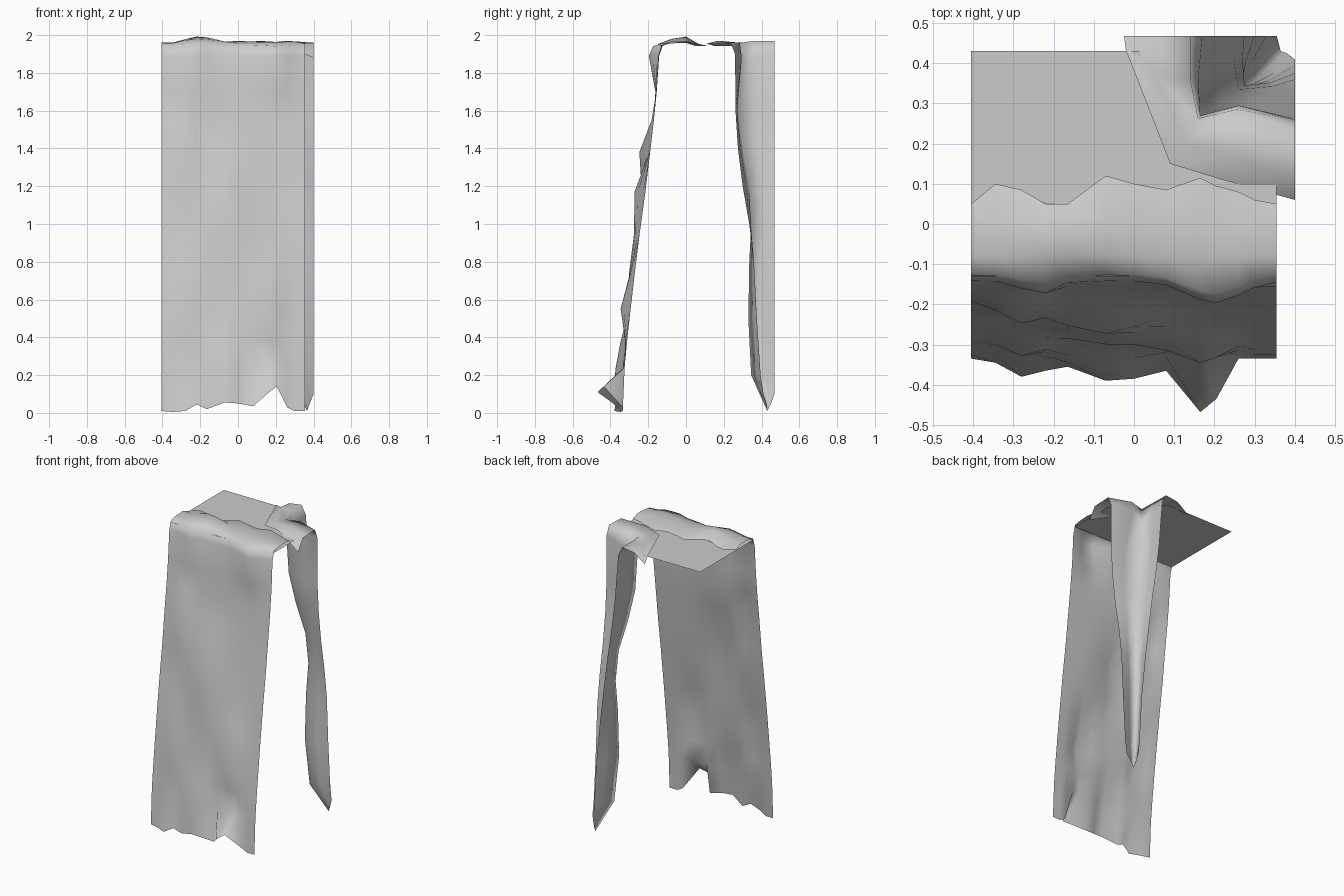
import bpy, bmesh, math, random

random.seed(4)


def add_mesh(name, bm, smooth):
    me = bpy.data.meshes.new(name)
    bm.to_mesh(me)
    bm.free()
    for p in me.polygons:
        p.use_smooth = smooth
    ob = bpy.data.objects.new(name, me)
    bpy.context.collection.objects.link(ob)
    return ob


def sheet(name, rows):
    """Skin a grid of points (rows of equal length) as one smooth open surface."""
    bm = bmesh.new()
    grid = [[bm.verts.new(p) for p in row] for row in rows]
    for a, b in zip(grid, grid[1:]):
        for i in range(len(a) - 1):
            bm.faces.new((a[i], b[i], b[i + 1], a[i + 1]))
    return add_mesh(name, bm, True)


# Flat table surface under the cloths, back right corner missing
outline = [(-0.405, -0.13), (0.355, -0.13), (0.355, 0.18), (0.17, 0.22),
           (0.1, 0.43), (-0.405, 0.43)]
bm = bmesh.new()
bm.faces.new([bm.verts.new((x, y, 1.935)) for x, y in outline])
add_mesh("table_top", bm, False)

# Front drape: side profile (y, z) swept across x
profile = [(0.085, 1.944), (0.0, 1.965), (-0.08, 1.963), (-0.125, 1.945),
           (-0.142, 1.89), (-0.155, 1.7), (-0.17, 1.55), (-0.19, 1.38),
           (-0.215, 1.17), (-0.245, 0.95), (-0.27, 0.75), (-0.293, 0.55),
           (-0.312, 0.38), (-0.325, 0.24), (-0.335, 0.06)]
# per column: x, fold depth at the hem, hem height, y of the edge on the table
columns = [(-0.405, 0.0, 0.01, 0.05), (-0.345, 0.01, 0.005, 0.1),
           (-0.28, 0.045, 0.01, 0.085), (-0.22, 0.03, 0.045, 0.05),
           (-0.165, 0.02, 0.02, 0.05), (-0.07, 0.055, 0.055, 0.12),
           (0.0, 0.05, 0.05, 0.1), (0.08, 0.03, 0.035, 0.085),
           (0.165, 0.133, 0.11, 0.115), (0.205, 0.1, 0.14, 0.095),
           (0.26, 0.0, 0.03, 0.08), (0.3, 0.0, 0.01, 0.06),
           (0.355, 0.0, 0.01, 0.05)]
# soft bulges in the hanging cloth: x, z, depth, width, height
bulges = [(0.2, 1.9, 0.055, 0.09, 0.14), (-0.24, 1.88, 0.035, 0.05, 0.12),
          (-0.29, 1.4, 0.06, 0.06, 0.12), (-0.08, 1.12, 0.065, 0.13, 0.15),
          (-0.03, 0.8, 0.035, 0.15, 0.15), (0.16, 0.58, 0.055, 0.08, 0.15),
          (-0.27, 0.6, 0.04, 0.06, 0.15), (-0.07, 0.28, 0.05, 0.1, 0.16)]
rows = []
last = len(profile) - 1
for r, (y, z) in enumerate(profile):
    row = []
    for x, hem_off, hem_z, table_y in columns:
        yy, zz = y, z
        if r == 0:
            yy, zz = table_y, 1.942
        elif r == last:
            yy, zz = y - hem_off, hem_z
        else:
            if r < 4:
                ridge = math.exp(-((x + 0.2) / 0.09) ** 2)
                zz += (0.035 if r == 1 else 0.015) * ridge + random.uniform(-0.008, 0.004)
            if r > 2:
                yy -= sum(d * math.exp(-((x - bx) / w) ** 2 - ((z - bz) / h) ** 2)
                          for bx, bz, d, w, h in bulges)
        row.append((x, yy, zz))
    rows.append(row)
sheet("front_drape", rows)

# Corner drape: lies on the table, then falls as a folded, narrowing tail
rows = [
    [(-0.025, 0.468, 1.90), (-0.02, 0.432, 1.94), (0.09, 0.15, 1.942),
     (0.22, 0.11, 1.955), (0.4, 0.06, 1.88)],
    [(0.05, 0.468, 1.955), (0.05, 0.37, 1.965), (0.13, 0.2, 1.955),
     (0.25, 0.17, 1.97), (0.4, 0.11, 1.955)],
    [(0.14, 0.468, 1.968), (0.14, 0.36, 1.97), (0.16, 0.262, 1.955),
     (0.255, 0.285, 1.96), (0.4, 0.235, 1.96)],
    [(0.17, 0.468, 1.91), (0.16, 0.36, 1.88), (0.165, 0.27, 1.86),
     (0.26, 0.295, 1.88), (0.4, 0.26, 1.9)],
]
# tail: z, back-edge x, fold x, fold y, side-edge y
tail = [(1.6, 0.195, 0.18, 0.275, 0.262), (1.4, 0.22, 0.215, 0.30, 0.275),
        (1.2, 0.25, 0.26, 0.335, 0.30), (1.0, 0.275, 0.275, 0.345, 0.335),
        (0.8, 0.30, 0.265, 0.335, 0.36), (0.5, 0.33, 0.26, 0.33, 0.375),
        (0.2, 0.347, 0.285, 0.345, 0.395)]
for z, bx, fx, fy, sy in tail:
    rows.append([(bx, 0.468, z), (bx * 0.55 + fx * 0.45 - 0.005, 0.55 * 0.468 + 0.45 * fy, z),
                 (fx, fy, z), (0.45 * fx + 0.22, 0.45 * fy + 0.55 * sy + 0.003, z),
                 (0.4, sy, z)])
rows.append([(0.355, 0.468, 0.1), (0.36, 0.45, 0.05), (0.365, 0.43, 0.01),
             (0.38, 0.425, 0.05), (0.4, 0.41, 0.1)])
sheet("corner_drape", rows)
